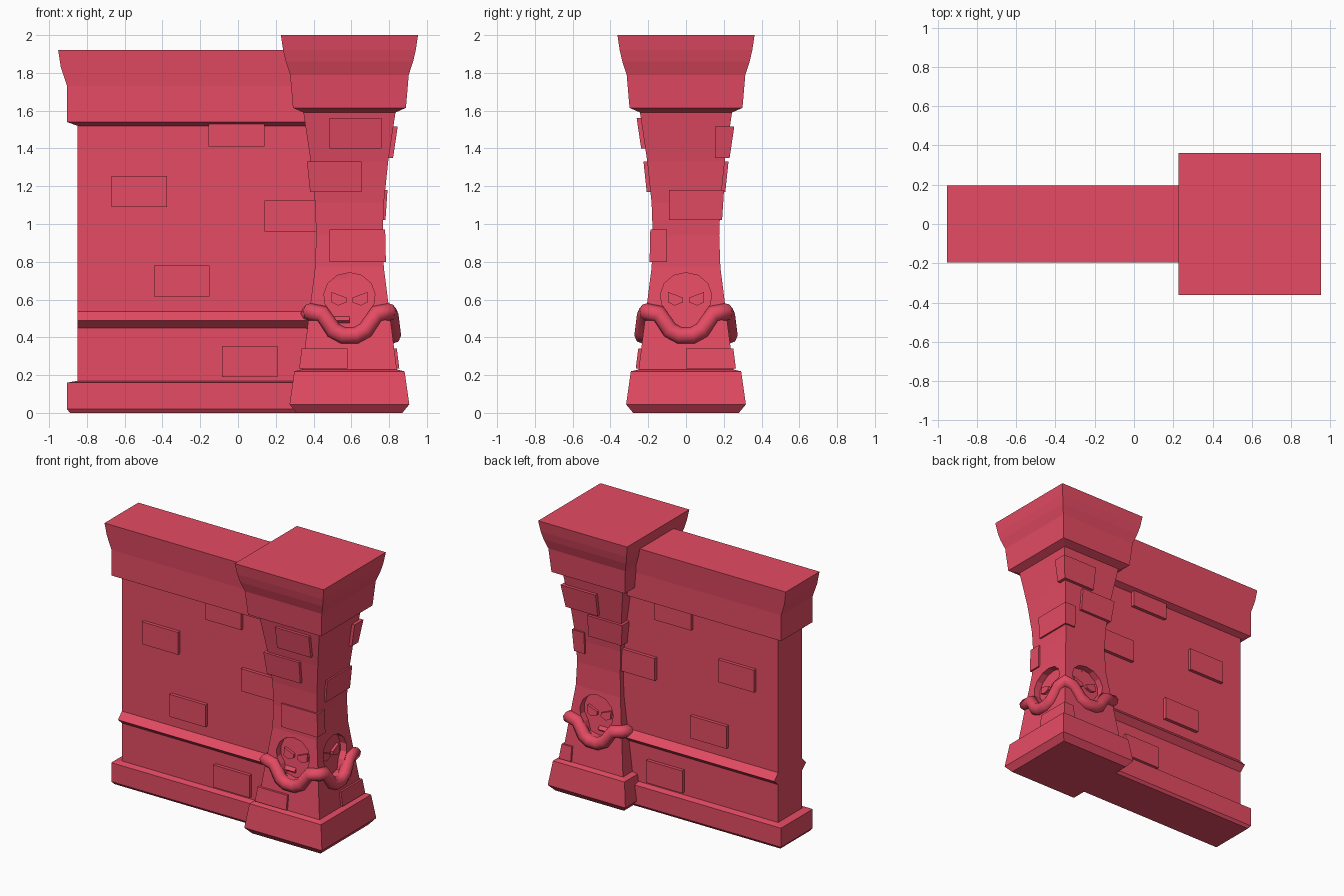
import bpy, bmesh, math

if "Cube" in bpy.data.objects:
    bpy.data.objects.remove(bpy.data.objects["Cube"])

PX = 0.59          # pillar centre in x
mat = bpy.data.materials.new("red_stone")
mat.diffuse_color = (0.78, 0.07, 0.125, 1)
mat.use_nodes = True
mat.node_tree.nodes["Principled BSDF"].inputs["Base Color"].default_value = mat.diffuse_color


def make(name, bm):
    bmesh.ops.recalc_face_normals(bm, faces=bm.faces[:])
    me = bpy.data.meshes.new(name)
    bm.to_mesh(me)
    bm.free()
    me.materials.append(mat)
    ob = bpy.data.objects.new(name, me)
    bpy.context.collection.objects.link(ob)
    return ob


def bridge(bm, rings):
    """Skin a list of equal-length point rings and cap both ends."""
    vs = [[bm.verts.new(p) for p in r] for r in rings]
    n = len(vs[0])
    for a, b in zip(vs, vs[1:]):
        for i in range(n):
            bm.faces.new((a[i], a[(i + 1) % n], b[(i + 1) % n], b[i]))
    bm.faces.new(vs[0][::-1])
    bm.faces.new(vs[-1])


def rect_loft(name, sections):
    """Stack of rectangles: (z, x0, x1, half depth)."""
    bm = bmesh.new()
    bridge(bm, [[(x0, -h, z), (x1, -h, z), (x1, h, z), (x0, h, z)]
                for z, x0, x1, h in sections])
    return make(name, bm)


def wall_loft(name, prof):
    return rect_loft(name, [(z, x, PX, h) for z, x, h in prof])


def pillar_loft(name, prof):
    return rect_loft(name, [(z, PX - h, PX + h, h) for z, h in prof])


# Wall with foot, coping and ledge
wall_loft("wall_foot", [(0, -0.89, 0.17), (0.02, -0.905, 0.185),
                        (0.16, -0.905, 0.185), (0.17, -0.85, 0.14)])
wall_loft("wall_body", [(0.1, -0.85, 0.14), (1.6, -0.85, 0.14)])
wall_loft("wall_coping", [(1.52, -0.85, 0.14), (1.54, -0.905, 0.183),
                          (1.73, -0.905, 0.183), (1.83, -0.938, 0.19),
                          (1.92, -0.952, 0.197)])
wall_loft("wall_ledge", [(0.445, -0.85, 0.135), (0.49, -0.85, 0.185),
                         (0.54, -0.85, 0.138)])

# Wall bricks stick out on both sides
for x0, x1, z0, z1 in [(-0.67, -0.375, 1.09, 1.255), (-0.155, 0.14, 1.41, 1.53),
                       (0.14, 0.435, 0.96, 1.125), (-0.445, -0.15, 0.615, 0.78),
                       (-0.085, 0.21, 0.19, 0.355)]:
    rect_loft("wall_brick", [(z0, x0, x1, 0.165), (z1, x0, x1, 0.165)])

# Pillar foot, waisted shaft and capital
SHAFT = [(0.22, 0.252), (0.77, 0.182), (0.94, 0.176), (1.11, 0.182),
         (1.33, 0.205), (1.62, 0.248)]
pillar_loft("pillar_foot", [(0, 0.28), (0.045, 0.317), (0.22, 0.292), (0.23, 0.25)])
shaft = pillar_loft("pillar_shaft", SHAFT)
pillar_loft("pillar_capital", [(1.59, 0.243), (1.615, 0.299), (1.79, 0.314),
                               (1.86, 0.337), (1.92, 0.351), (2.0, 0.363)])


def half(z):
    for (a, ha), (b, hb) in zip(SHAFT, SHAFT[1:]):
        if z <= b:
            return ha + (hb - ha) * (z - a) / (b - a)
    return SHAFT[-1][1]


def on_face(k, u, d, z):
    """Point on pillar side k (front, right, back, left), d from the axis."""
    c, s = [(1, 0), (0, 1), (-1, 0), (0, -1)][k]
    return (PX + u * c + d * s, u * s - d * c, z)


def relief(bm, k, outline, inner, outer):
    bridge(bm, [[on_face(k, u, half(z) + off, z) for u, z in outline]
                for off in (inner, outer)])


# Pillar bricks; u of +-1 wraps the corner, last number is how far they stick out
for k, u0, u1, z0, z1, out in [
        (0, -0.105, 0.17, 1.40, 1.56, 0.022), (0, -1, 0.065, 1.17, 1.33, 0.02),
        (0, -0.105, 1, 0.80, 0.97, 0.012), (0, -1, -0.01, 0.235, 0.34, 0.016),
        (1, -0.09, 1, 1.02, 1.18, 0.012), (1, 0, 1, 0.235, 0.34, 0.014),
        (2, -1, 0.03, 1.35, 1.515, 0.023), (2, -0.06, 1, 1.17, 1.33, 0.02)]:
    bm = bmesh.new()
    rings = []
    back = half((z0 + z1) / 2) + out - 0.09
    for z in (z0, z1):
        e = half(z) + out
        a, b = max(u0, -e), min(u1, e)
        rings.append([on_face(k, u, d, z) for u, d in
                      [(a, e), (b, e), (b, back), (a, back)]])
    bridge(bm, rings)
    make("pillar_brick", bm)

# Sunken skull on each side, with raised eyes
right = [(0.065, 0.728), (0.115, 0.685), (0.135, 0.63), (0.128, 0.575),
         (0.095, 0.53), (0.068, 0.46)]
skull = [(0, 0.742)] + right + [(0, 0.445)] + [(-u, z) for u, z in right[::-1]]
eye = [(0.095, 0.64), (0.016, 0.61), (0.016, 0.585), (0.06, 0.568), (0.095, 0.585)]
cut, eyes = bmesh.new(), bmesh.new()
for k in range(4):
    relief(cut, k, skull, -0.05, 0.05)
    for s in (1, -1):
        relief(eyes, k, [(u * s, z) for u, z in eye], -0.07, -0.03)
cutter = make("skull_cutter", cut)
cutter.hide_render = True
cutter.hide_viewport = True
make("skull_eyes", eyes)
mod = shaft.modifiers.new("skull_recess", 'BOOLEAN')
mod.operation = 'DIFFERENCE'
mod.solver = 'EXACT'
mod.object = cutter

# Rope draped round the pillar
path = [(-0.212, 0.535), (-0.145, 0.525), (-0.085, 0.437), (-0.035, 0.41),
        (0.035, 0.41), (0.085, 0.437), (0.145, 0.525)]
pts = [on_face(k, u, half(z), z) for k in range(4) for u, z in path]
cu = bpy.data.curves.new("rope", 'CURVE')
cu.dimensions = '3D'
cu.bevel_depth = 0.046
cu.bevel_resolution = 2
sp = cu.splines.new('POLY')
sp.points.add(len(pts) - 1)
for p, co in zip(sp.points, pts):
    p.co = (*co, 1)
sp.use_cyclic_u = True
sp.use_smooth = True
cu.materials.append(mat)
bpy.context.collection.objects.link(bpy.data.objects.new("rope", cu))
